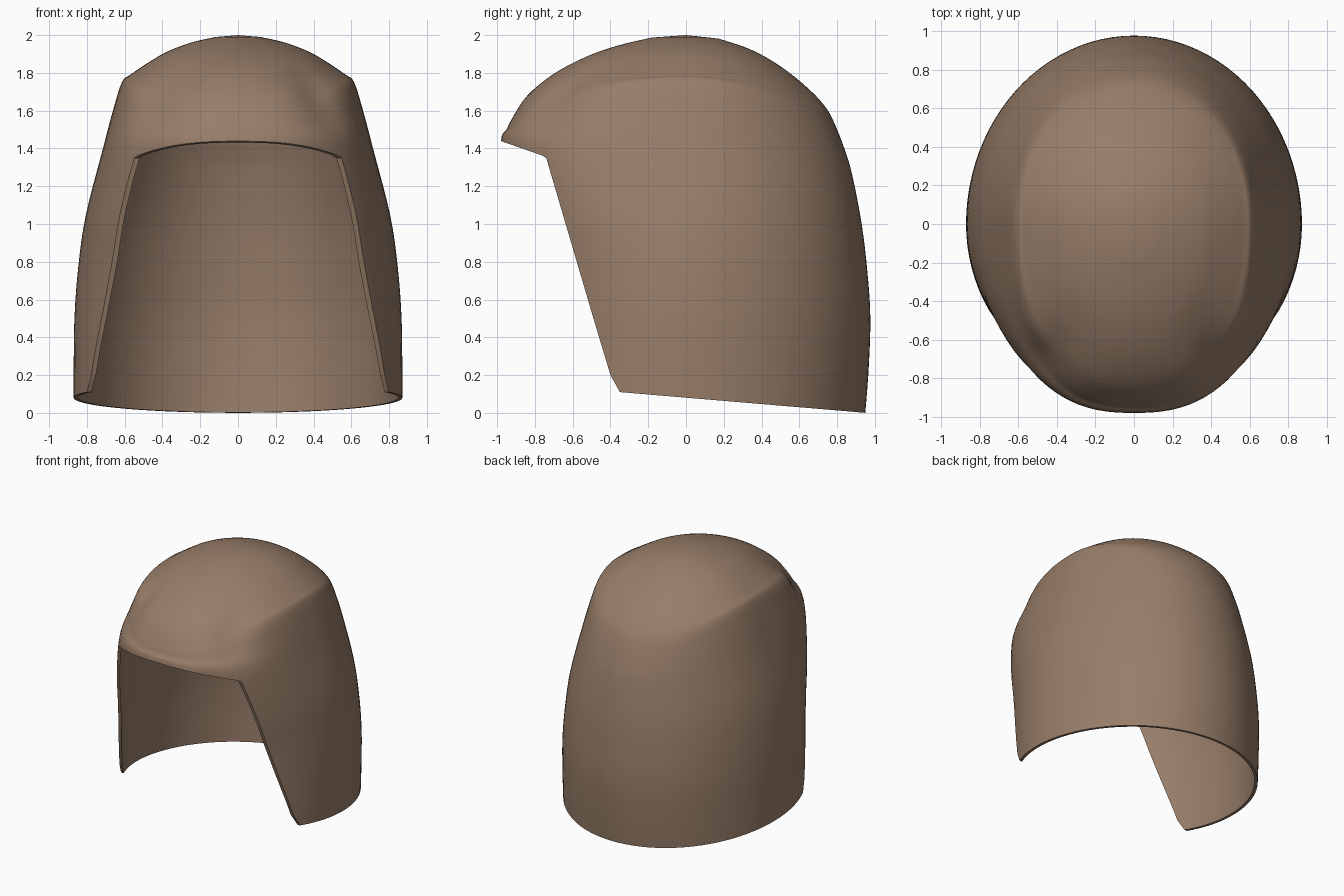
import bpy, bmesh, math

if "Cube" in bpy.data.objects:
    bpy.data.objects.remove(bpy.data.objects["Cube"])

SEG = 96      # points around each ring
SUB = 4       # steps between key rings
THICK = 0.022

# key rings: half width, side z, back y, back z, front y, front z, front squareness, dent
RINGS = [
    (.870, -.10, .940, -.10, .88, -.10, 2.0, 0),
    (.870, .20, .965, .20, .89, .20, 2.0, 0),
    (.866, .50, .976, .50, .89, .50, 2.0, 0),
    (.845, .78, .960, .75, .92, .78, 2.05, 0),
    (.805, 1.05, .930, 1.00, .96, 1.10, 2.2, 0),
    (.715, 1.40, .880, 1.26, .98, 1.43, 2.45, 0),
    (.665, 1.59, .845, 1.38, .95, 1.50, 2.4, .025),
    (.615, 1.75, .800, 1.50, .92, 1.56, 2.3, .05),
    (.570, 1.79, .745, 1.61, .84, 1.68, 2.15, .05),
    (.490, 1.845, .650, 1.715, .70, 1.795, 2.0, .02),
    (.380, 1.91, .500, 1.835, .53, 1.885, 2.0, 0),
    (.250, 1.96, .340, 1.925, .36, 1.945, 2.0, 0),
    (.120, 1.99, .170, 1.982, .18, 1.987, 2.0, 0),
]


def spline(p0, p1, p2, p3, t):
    return [b + .5 * t * (c - a + t * (2*a - 5*b + 4*c - d + t * (3*(b - c) + d - a)))
            for a, b, c, d in zip(p0, p1, p2, p3)]


def ring_points(r):
    w, zs, yb, zb, yf, zf, p, dent = r
    pts = []
    for i in range(SEG):
        a = 2 * math.pi * i / SEG
        c, s = math.cos(a), math.sin(a)
        e = 2 / p if s < 0 else 1
        x = w * math.copysign(abs(c) ** e, c)
        y = yb * s if s >= 0 else -yf * abs(s) ** e
        z = zs + ((zb if s >= 0 else zf) - zs) * s * s
        # valley between the brow and each side
        if s < 0:
            off = math.atan2(-s, abs(c)) - math.radians(47)
            k = 1 - dent * math.exp(-(off / .2) ** 2)
            x, y = x * k, y * k
        pts.append((x, y, z))
    return pts


def make_object(name, bm):
    bmesh.ops.recalc_face_normals(bm, faces=bm.faces)
    me = bpy.data.meshes.new(name)
    bm.to_mesh(me)
    bm.free()
    ob = bpy.data.objects.new(name, me)
    bpy.context.collection.objects.link(ob)
    return ob


# hood surface lofted through the rings
bm = bmesh.new()
loops = []
n = len(RINGS)
for k in range(n - 1):
    q = [RINGS[min(max(j, 0), n - 1)] for j in (k - 1, k, k + 1, k + 2)]
    for m in range(SUB):
        loops.append(ring_points(spline(*q, m / SUB)))
loops.append(ring_points(RINGS[-1]))
rows = [[bm.verts.new(p) for p in loop] for loop in loops]
for lo, hi in zip(rows, rows[1:]):
    for i in range(SEG):
        j = (i + 1) % SEG
        bm.faces.new((lo[i], lo[j], hi[j], hi[i]))
tip = bm.verts.new((0, 0, 2.0))
for i in range(SEG):
    bm.faces.new((rows[-1][i], rows[-1][(i + 1) % SEG], tip))
hood = make_object("hood", bm)
# orient outward
if hood.data.polygons[0].normal.dot(hood.data.polygons[0].center) < 0:
    hood.data.flip_normals()

# face opening and slanted hem, as a side profile pushed across the width
PROFILE = [(-1.5, 1.62), (-.765, 1.364), (-.74, 1.35), (-.49, .50), (-.40, .20),
           (-.35, .11), (1.5, -.046), (1.5, -1), (-1.5, -1)]
bm = bmesh.new()
face = bm.faces.new([bm.verts.new((-1.5, y, z)) for y, z in PROFILE])
ext = bmesh.ops.extrude_face_region(bm, geom=[face])
for v in ext["geom"]:
    if isinstance(v, bmesh.types.BMVert):
        v.co.x = 1.5
cutter = make_object("opening_cutter", bm)
cutter.hide_render = True

# cloth thickness, then cut
sol = hood.modifiers.new("thickness", 'SOLIDIFY')
sol.thickness = THICK
sol.offset = -1
cut = hood.modifiers.new("opening", 'BOOLEAN')
cut.operation = 'DIFFERENCE'
cut.solver = 'EXACT'
cut.object = cutter

bpy.context.view_layer.update()
deps = bpy.context.evaluated_depsgraph_get()
final = bpy.data.meshes.new_from_object(hood.evaluated_get(deps))
hood.modifiers.clear()
hood.data = final
bpy.data.objects.remove(cutter)

# brown cloth
mat = bpy.data.materials.new("brown cloth")
mat.diffuse_color = (.31, .205, .14, 1)
mat.use_nodes = True
mat.node_tree.nodes["Principled BSDF"].inputs["Base Color"].default_value = mat.diffuse_color
hood.data.materials.clear()
hood.data.materials.append(mat)

bpy.context.view_layer.objects.active = hood
hood.select_set(True)
bpy.ops.object.shade_smooth_by_angle(angle=math.radians(40))
